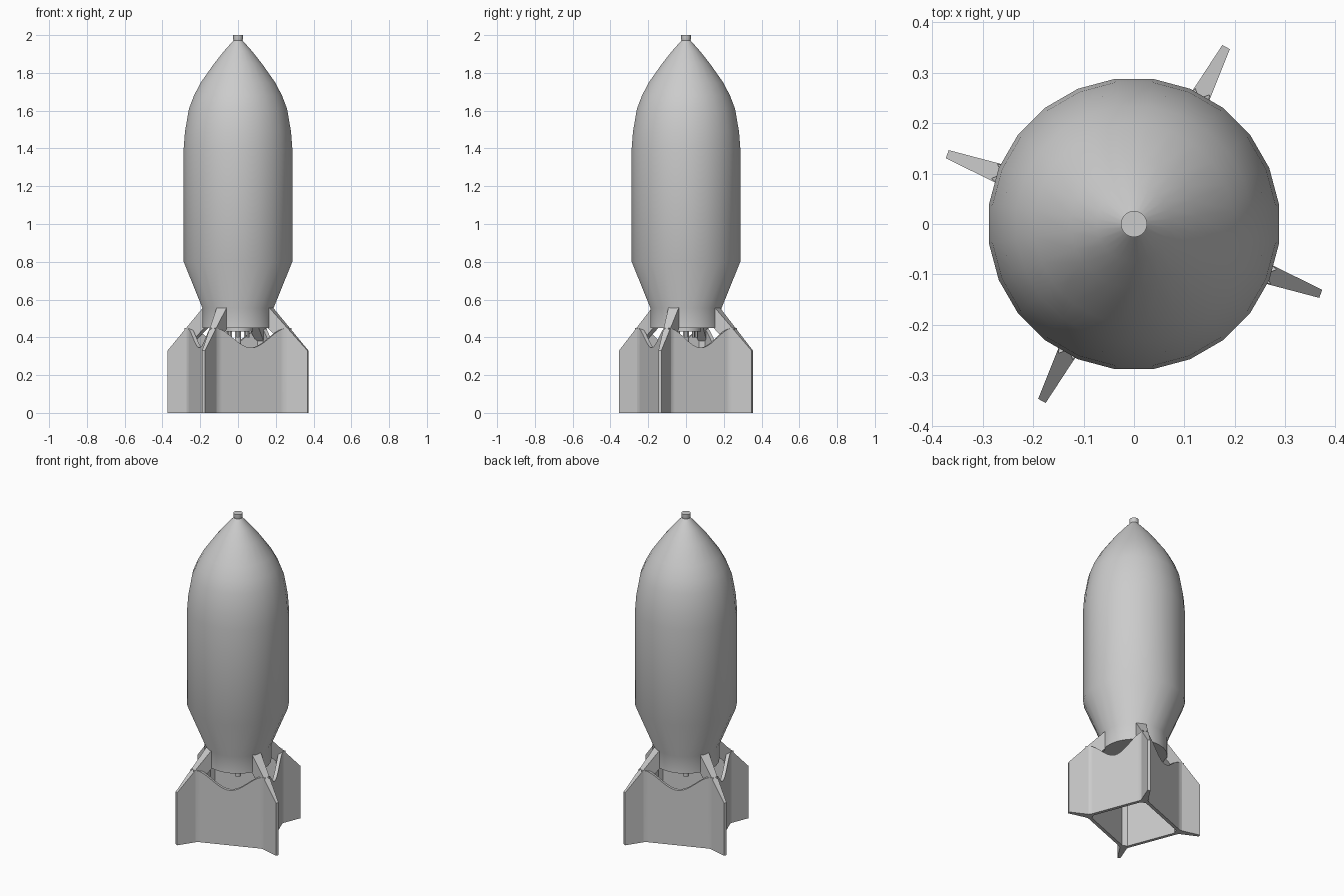
import bpy, bmesh
from math import sin, cos, pi, radians
from mathutils import Vector

if "Cube" in bpy.data.objects:
    bpy.data.objects.remove(bpy.data.objects["Cube"])

FIN_ANGLES = [62.5, 159.5, 242.5, 339.5]


def finish(name, bm, smooth=None):
    bmesh.ops.recalc_face_normals(bm, faces=bm.faces)
    me = bpy.data.meshes.new(name)
    bm.to_mesh(me)
    bm.free()
    ob = bpy.data.objects.new(name, me)
    bpy.context.collection.objects.link(ob)
    if smooth:
        bpy.ops.object.select_all(action='DESELECT')
        ob.select_set(True)
        bpy.context.view_layer.objects.active = ob
        bpy.ops.object.shade_smooth_by_angle(angle=radians(smooth))
    return ob


def lathe(name, profile, sides):
    bm = bmesh.new()
    rings = []
    for r, z in profile:
        rings.append([bm.verts.new((r * cos((i + .5) * 2 * pi / sides),
                                    r * sin((i + .5) * 2 * pi / sides), z))
                      for i in range(sides)])
    for a, b in zip(rings, rings[1:]):
        for i in range(sides):
            j = (i + 1) % sides
            bm.faces.new((a[i], a[j], b[j], b[i]))
    bm.faces.new(rings[0])
    bm.faces.new(rings[-1])
    return finish(name, bm, 35)


# Streamlined body, blunt nose cap and tapered tail
lathe("body", [(.19, .45), (.19, .555), (.29, .80), (.29, 1.40), (.283, 1.49),
               (.262, 1.61), (.235, 1.68), (.198, 1.75), (.127, 1.85),
               (.075, 1.915), (.024, 1.972)], 24)
lathe("nose_cap", [(.022, 1.965), (.026, 1.98), (.026, 2.0)], 24)

# Tail plate and spindle under the body
lathe("tail_plate", [(.08, .43), (.08, .452)], 24)
lathe("tail_spindle", [(.017, .35), (.017, .44)], 12)
for k in range(8):
    a = k * pi / 4
    rod = lathe("tail_rod", [(.008, .40), (.008, .44)], 6)
    rod.location = (.055 * cos(a), .055 * sin(a), 0)

# Radial fins, wedge shaped: thin at the tip and thick at the root
FIN = [(.395, 0), (.395, .33), (.18, .565), (.18, .45), (.25, .38), (.25, 0)]


def fin(angle):
    d = Vector((cos(angle), sin(angle), 0))
    n = Vector((-d.y, d.x, 0))
    bm = bmesh.new()
    sides = []
    for s in (-1, 1):
        sides.append([bm.verts.new(d * r + n * s * (.0085 + (.395 - r) * .1) + Vector((0, 0, z)))
                      for r, z in FIN])
        bm.faces.new(sides[-1])
    for i in range(len(FIN)):
        j = (i + 1) % len(FIN)
        bm.faces.new((sides[0][i], sides[0][j], sides[1][j], sides[1][i]))
    finish("fin", bm)


# Box walls between fins, with a scooped upper edge
def wall(a0, a1, steps=20):
    p0, p1 = (Vector((cos(a), sin(a), 0)) * .28 for a in (a0, a1))
    n = (p0 + p1).normalized()
    ts = [0, .06] + [.06 + .88 * i / steps for i in range(1, steps)] + [.94, 1]
    bm = bmesh.new()
    cols = []
    for t in ts:
        s = 2 * t - 1
        top = .345 + .105 * (1 - cos(pi * s)) / 2
        outer = .022 if t in (0, 1) else .01
        p = p0.lerp(p1, t)
        cols.append([bm.verts.new(p + n * o + Vector((0, 0, z)))
                     for o, z in ((outer, 0), (outer, top), (-.01, top), (-.01, 0))])
    for a, b in zip(cols, cols[1:]):
        for i in range(4):
            j = (i + 1) % 4
            bm.faces.new((a[i], a[j], b[j], b[i]))
    bm.faces.new(cols[0])
    bm.faces.new(cols[-1])
    finish("tail_wall", bm, 30)


for i, a in enumerate(FIN_ANGLES):
    b = FIN_ANGLES[(i + 1) % 4]
    if b < a:
        b += 360
    fin(radians(a))
    wall(radians(a), radians(b))
